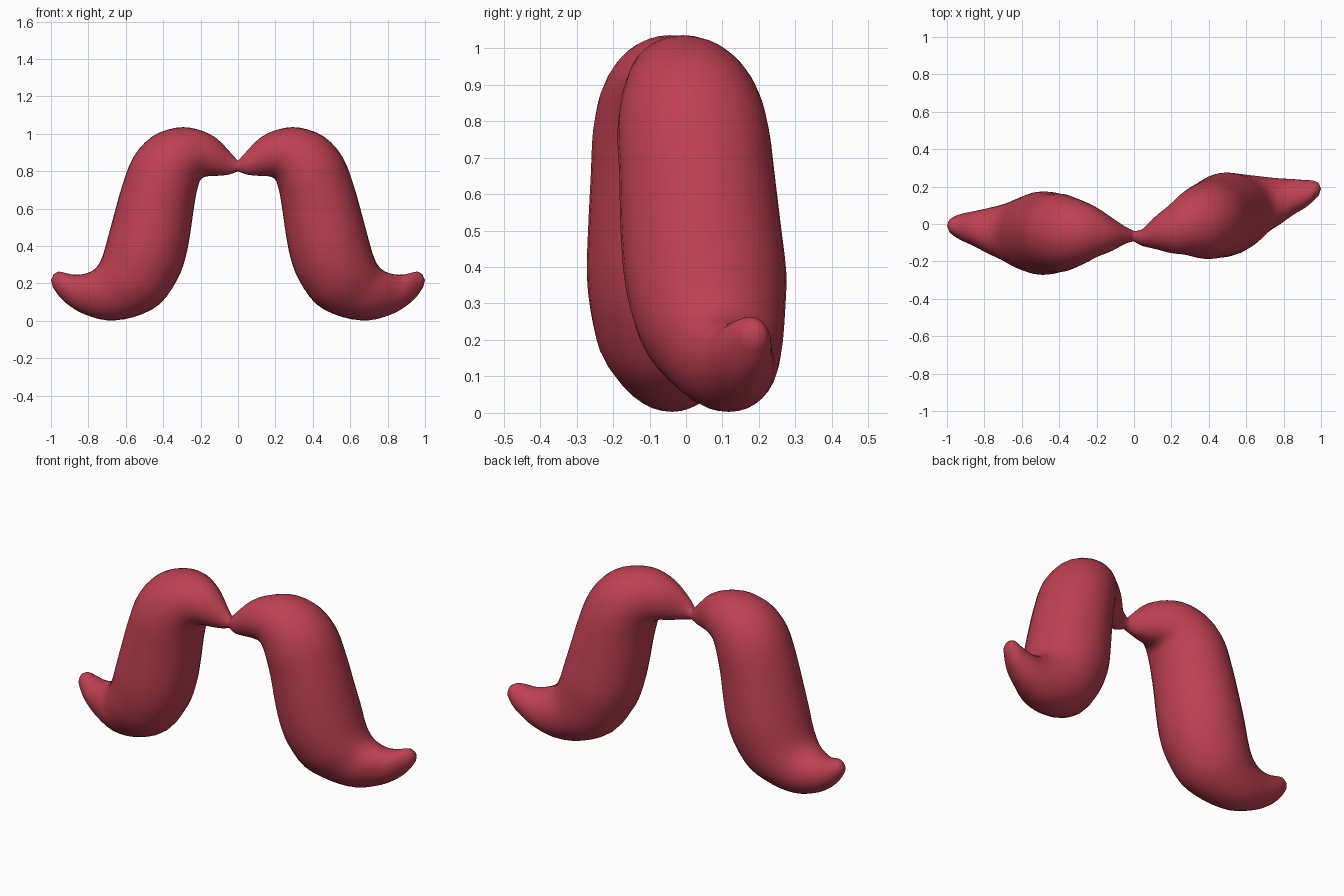
import bpy, bmesh, math
from mathutils import Vector

if "Cube" in bpy.data.objects:
    bpy.data.objects.remove(bpy.data.objects["Cube"])

# Cross-sections from the pinched middle to the curled tip:
# outer x, outer z, inner x, inner z, half depth, right y centre, left y centre
SECTIONS = [
    (0.00, 0.855, 0.00, 0.800, 0.028, -0.065, -0.065),
    (0.04, 0.900, 0.05, 0.782, 0.045, -0.072, -0.060),
    (0.12, 0.980, 0.12, 0.775, 0.090, -0.045, -0.055),
    (0.22, 1.025, 0.17, 0.772, 0.130, -0.025, -0.045),
    (0.33, 1.033, 0.20, 0.755, 0.163, 0.000, -0.045),
    (0.46, 0.985, 0.213, 0.720, 0.190, 0.013, -0.047),
    (0.56, 0.875, 0.225, 0.670, 0.208, 0.020, -0.047),
    (0.62, 0.720, 0.238, 0.590, 0.213, 0.030, -0.048),
    (0.665, 0.560, 0.255, 0.470, 0.220, 0.040, -0.048),
    (0.70, 0.430, 0.28, 0.340, 0.223, 0.052, -0.049),
    (0.725, 0.345, 0.325, 0.220, 0.212, 0.060, -0.050),
    (0.75, 0.295, 0.42, 0.088, 0.190, 0.075, -0.050),
    (0.785, 0.265, 0.56, 0.020, 0.155, 0.100, -0.045),
    (0.83, 0.250, 0.70, 0.003, 0.125, 0.120, -0.037),
    (0.88, 0.247, 0.82, 0.035, 0.095, 0.145, -0.025),
    (0.925, 0.257, 0.90, 0.080, 0.075, 0.160, -0.018),
    (0.96, 0.263, 0.955, 0.130, 0.055, 0.177, -0.013),
    (0.985, 0.250, 0.99, 0.180, 0.033, 0.185, -0.010),
]
SIDES = 32
STEPS = 3


def smooth_sections(rows):
    """Catmull-Rom interpolation between neighbouring sections."""
    out = []
    n = len(rows)
    for i in range(n - 1):
        a, b, c, d = (rows[max(0, min(n - 1, i + k))] for k in (-1, 0, 1, 2))
        for s in range(STEPS):
            t = s / STEPS
            out.append([0.5 * (2 * q + (r - p) * t
                               + (2 * p - 5 * q + 4 * r - w) * t * t
                               + (3 * q - p - 3 * r + w) * t ** 3)
                        for p, q, r, w in zip(a, b, c, d)])
    out.append(list(rows[-1]))
    return out


def add_ring(bm, row, side):
    """Elliptical ring spanning the outer and inner outline points."""
    ox, oz, ix, iz, depth, yr, yl = row
    outer, inner = Vector((side * ox, 0, oz)), Vector((side * ix, 0, iz))
    mid, half = (outer + inner) / 2, (outer - inner) / 2
    mid.y = yr if side > 0 else yl
    ring = []
    for k in range(SIDES):
        a = 2 * math.pi * k / SIDES
        ring.append(bm.verts.new(mid + half * math.cos(a)
                                 + Vector((0, depth * math.sin(a), 0))))
    return ring


def add_tip(bm, ring, co):
    tip = bm.verts.new(co)
    for k in range(SIDES):
        bm.faces.new((ring[k], ring[(k + 1) % SIDES], tip))


# Both halves of the moustache as one continuous skin
bm = bmesh.new()
rows = smooth_sections(SECTIONS)
rings = [add_ring(bm, r, -1) for r in reversed(rows[1:])]
rings += [add_ring(bm, r, 1) for r in rows]
for a, b in zip(rings, rings[1:]):
    for k in range(SIDES):
        j = (k + 1) % SIDES
        bm.faces.new((a[k], a[j], b[j], b[k]))

# Rounded tips
add_tip(bm, rings[0], (-1.0, -0.008, 0.218))
add_tip(bm, rings[-1], (1.0, 0.188, 0.218))
bmesh.ops.recalc_face_normals(bm, faces=bm.faces[:])

mesh = bpy.data.meshes.new("moustache")
bm.to_mesh(mesh)
bm.free()
for p in mesh.polygons:
    p.use_smooth = True

# Rose red colour
red = bpy.data.materials.new("rose_red")
red.diffuse_color = (0.52, 0.052, 0.085, 1)
red.use_nodes = True
red.node_tree.nodes["Principled BSDF"].inputs["Base Color"].default_value = red.diffuse_color
mesh.materials.append(red)
obj = bpy.data.objects.new("moustache", mesh)
bpy.context.collection.objects.link(obj)
